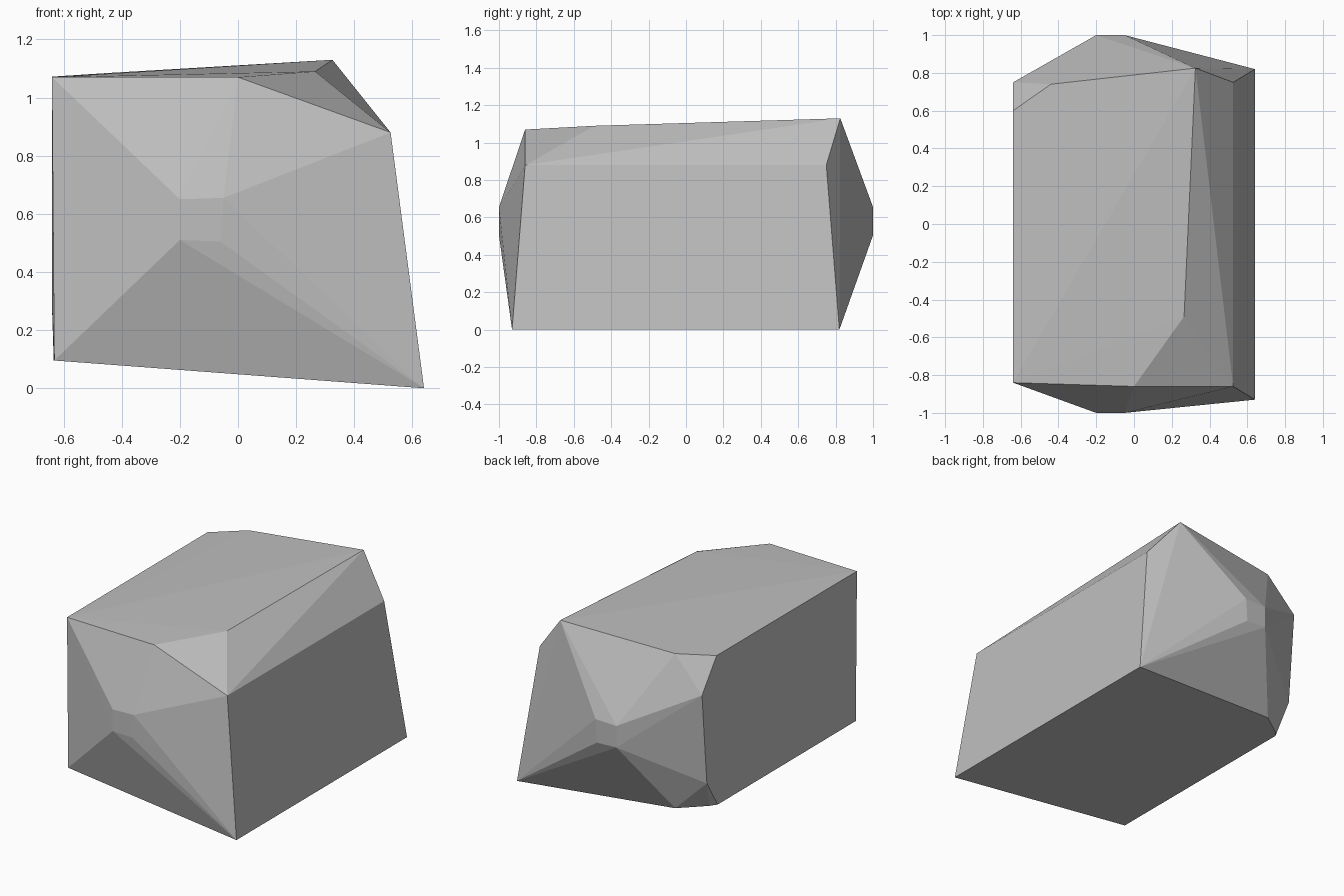
import bpy
import bmesh

# Remove the default cube
default_cube = bpy.data.objects.get("Cube")
if default_cube:
    bpy.data.objects.remove(default_cube, do_unlink=True)


def make_material(name, color):
    material = bpy.data.materials.new(name)
    material.use_nodes = True
    material.diffuse_color = color
    shader = material.node_tree.nodes["Principled BSDF"]
    shader.inputs["Base Color"].default_value = color
    shader.inputs["Roughness"].default_value = 0.9
    return material


def make_hull(name, corners, material):
    """Wrap a closed, flat-faced convex stone around the given corners."""
    bm = bmesh.new()
    for corner in corners:
        bm.verts.new(corner)
    result = bmesh.ops.convex_hull(bm, input=bm.verts[:])
    unused = {g for g in result["geom_interior"] + result["geom_unused"]
              if isinstance(g, bmesh.types.BMVert)}
    bmesh.ops.delete(bm, geom=list(unused), context="VERTS")
    bmesh.ops.recalc_face_normals(bm, faces=bm.faces[:])
    for face in bm.faces:
        face.smooth = False
    mesh = bpy.data.meshes.new(name)
    bm.to_mesh(mesh)
    bm.free()
    mesh.materials.append(material)
    stone = bpy.data.objects.new(name, mesh)
    bpy.context.collection.objects.link(stone)
    return stone


# Gently sloping top outline
top = [(-0.64, -0.84, 1.07), (0, -0.86, 1.07), (0.265, -0.49, 1.09),
       (0.325, 0.825, 1.13), (-0.44, 0.74, 1.085), (-0.64, 0.6, 1.072)]

# Chipped shoulders along the right side and the back left corner
shoulders = [(0.525, -0.86, 0.88), (0.525, 0.75, 0.88),
             (-0.64, 0.75, 0.87), (-0.64, 0.7, 0.28)]

# Tilted base outline
base_plan = [(-0.632, -0.84), (0.64, -0.93), (0.64, 0.82),
             (-0.44, 0.74), (-0.6, 0.62), (-0.634, 0.58)]
base = [(x, y, 0.048 - 0.075 * x) for x, y in base_plan]

# Small blunt facet that both pointed ends rise to
ends = [(x, y, z) for y in (-1, 1)
        for x, z in ((-0.2, 0.65), (-0.05, 0.655), (-0.06, 0.505), (-0.2, 0.51))]

stone_grey = make_material("stone grey", (0.52, 0.52, 0.52, 1))
make_hull("rock", top + shoulders + base + ends, stone_grey)
